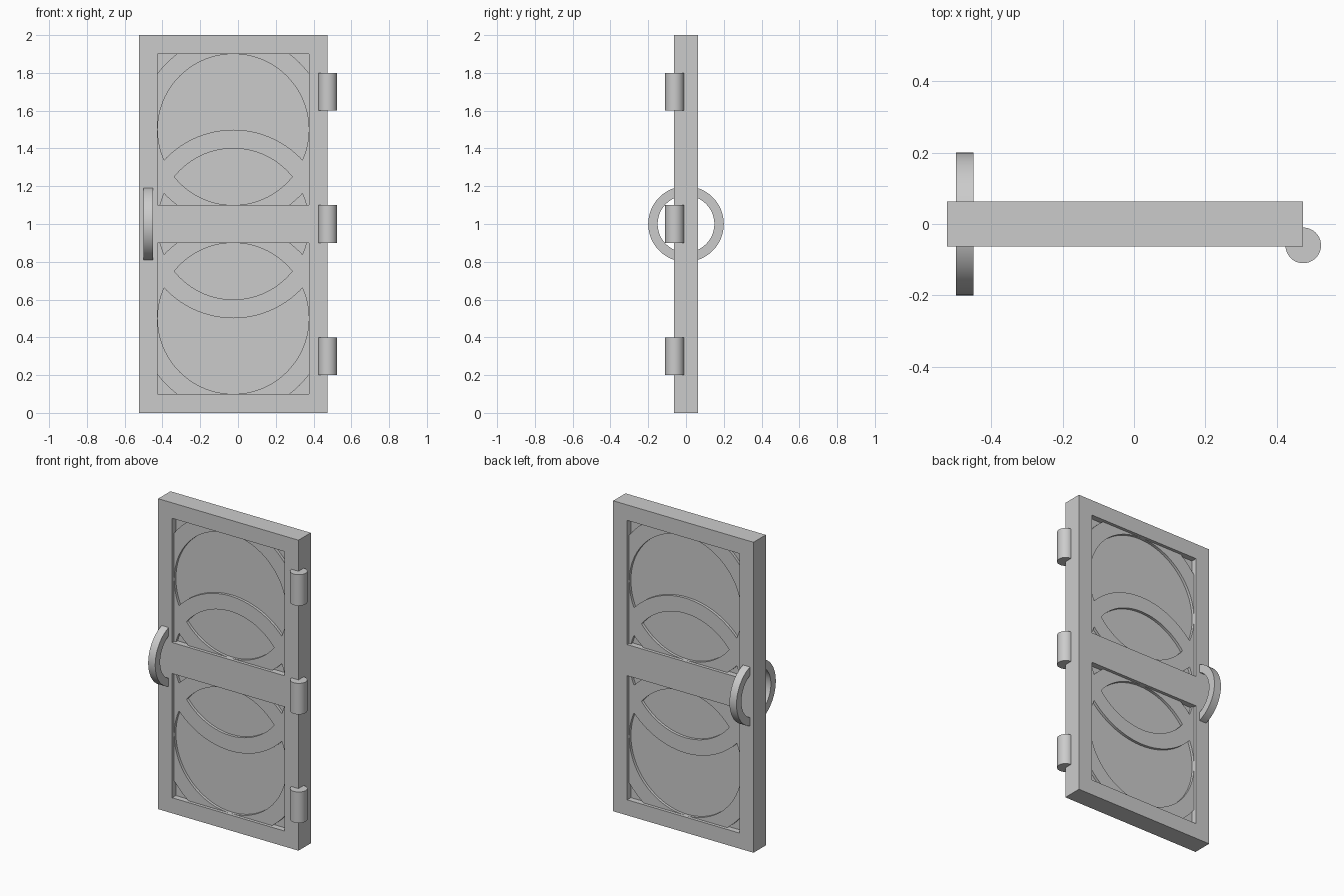
import bpy, bmesh, math
from mathutils import Matrix

if "Cube" in bpy.data.objects:
    bpy.data.objects.remove(bpy.data.objects["Cube"])

CX = -0.025                                   # door centre line
FRAME, TRACERY, PANEL = 0.0625, 0.0425, 0.025  # half depths


def finish(name, bm, smooth=False):
    bmesh.ops.recalc_face_normals(bm, faces=bm.faces[:])
    me = bpy.data.meshes.new(name)
    bm.to_mesh(me)
    bm.free()
    ob = bpy.data.objects.new(name, me)
    bpy.context.collection.objects.link(ob)
    if smooth:
        shade(ob)
    return ob


def shade(ob):
    bpy.ops.object.select_all(action='DESELECT')
    ob.select_set(True)
    bpy.context.view_layer.objects.active = ob
    bpy.ops.object.shade_smooth_by_angle(angle=math.radians(30))


def box(name, loc, size):
    bm = bmesh.new()
    bmesh.ops.create_cube(bm, size=1, matrix=Matrix.Translation(loc) @ Matrix.Diagonal((*size, 1)))
    return finish(name, bm)


def ring(name, loc, r_in, r_out, half, axis, smooth=True, n=96):
    """Flat ring with a rectangular section around the given axis."""
    bm = bmesh.new()
    loops = []
    for i in range(n):
        a = 2 * math.pi * i / n
        pts = []
        for r, h in ((r_in, -half), (r_out, -half), (r_out, half), (r_in, half)):
            u, v = r * math.cos(a), r * math.sin(a)
            p = (u, h, v) if axis == 'Y' else (h, u, v)
            pts.append(bm.verts.new([p[k] + loc[k] for k in range(3)]))
        loops.append(pts)
    for i in range(n):
        p, q = loops[i], loops[(i + 1) % n]
        for k in range(4):
            bm.faces.new((p[k], p[(k + 1) % 4], q[(k + 1) % 4], q[k]))
    return finish(name, bm, smooth)


# Frame with two openings and a middle rail
xs = [CX - 0.5, CX - 0.4, CX + 0.4, CX + 0.5]
zs = [0, 0.1, 0.9, 1.1, 1.9, 2]
bm = bmesh.new()
grid = [[bm.verts.new((x, -FRAME, z)) for z in zs] for x in xs]
for i in range(3):
    for j in range(5):
        if not (i == 1 and j in (1, 3)):
            bm.faces.new((grid[i][j], grid[i + 1][j], grid[i + 1][j + 1], grid[i][j + 1]))
ext = bmesh.ops.extrude_face_region(bm, geom=bm.faces[:], use_keep_orig=True)
bmesh.ops.translate(bm, vec=(0, 2 * FRAME, 0),
                    verts=[v for v in ext['geom'] if isinstance(v, bmesh.types.BMVert)])
finish("door_frame", bm)

# Recessed panels
for label, z in (("lower", 0.5), ("upper", 1.5)):
    box(label + "_panel", (CX, 0, z), (0.84, 2 * PANEL, 0.84))

# Three interlaced tracery rings joined into one piece, ends buried in the frame
tracery = ring("tracery", (CX, 0, 1.0), 0.4, 0.499, TRACERY, 'Y', smooth=False)
for z in (0.5, 1.5):
    other = ring("tracery_part", (CX, 0, z), 0.4, 0.499, TRACERY, 'Y', smooth=False)
    mod = tracery.modifiers.new("join", 'BOOLEAN')
    mod.operation, mod.solver, mod.object = 'UNION', 'EXACT', other
    bpy.context.view_layer.objects.active = tracery
    bpy.ops.object.modifier_apply(modifier=mod.name)
    bpy.data.objects.remove(other)
shade(tracery)

# Ring handle passing through the door
ring("handle", (-0.475, 0, 1.0), 0.15, 0.2, 0.025, 'X')

# Hinge barrels
for k, z in enumerate((0.3, 1.0, 1.7)):
    bm = bmesh.new()
    bmesh.ops.create_cone(bm, cap_ends=True, segments=48, radius1=0.05, radius2=0.05,
                          depth=0.2, matrix=Matrix.Translation((0.475, -0.06, z)))
    finish(f"hinge_{k + 1}", bm, True)
